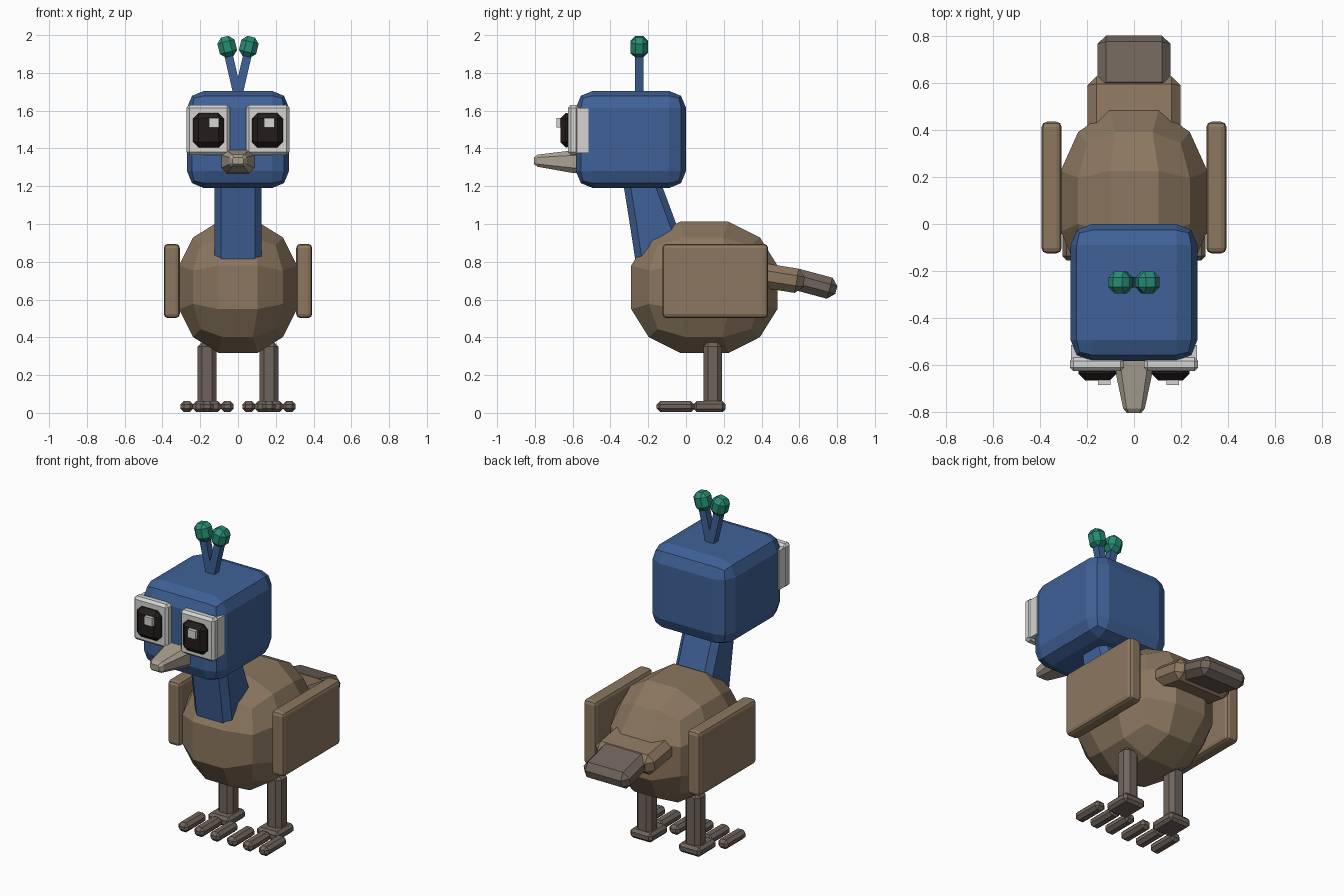
import bpy, bmesh
from math import radians
from mathutils import Matrix, Vector

if "Cube" in bpy.data.objects:
    bpy.data.objects.remove(bpy.data.objects["Cube"])


def material(name, rgb):
    m = bpy.data.materials.new(name)
    m.use_nodes = True
    m.diffuse_color = (*rgb, 1)
    m.node_tree.nodes["Principled BSDF"].inputs["Base Color"].default_value = (*rgb, 1)
    return m


blue = material("blue", (0.05, 0.12, 0.31))
brown = material("brown", (0.26, 0.185, 0.115))
grey_brown = material("grey brown", (0.16, 0.127, 0.105))
white = material("white", (0.66, 0.66, 0.65))
dark = material("dark eye", (0.018, 0.012, 0.012))
beak_tan = material("beak tan", (0.40, 0.35, 0.28))
green = material("green", (0.02, 0.26, 0.18))


def finish(name, bm, mat):
    bmesh.ops.recalc_face_normals(bm, faces=bm.faces)
    mesh = bpy.data.meshes.new(name)
    bm.to_mesh(mesh)
    bm.free()
    mesh.materials.append(mat)
    obj = bpy.data.objects.new(name, mesh)
    bpy.context.collection.objects.link(obj)
    return obj


def box(name, center, size, mat, bevel=0.0, segments=1, rot=(0, 0, 0)):
    """Chamfered box, rotated in degrees about its centre."""
    bm = bmesh.new()
    bmesh.ops.create_cube(bm, size=1)
    bmesh.ops.scale(bm, vec=size, verts=bm.verts)
    if bevel:
        bmesh.ops.bevel(bm, geom=bm.edges[:], offset=bevel, segments=segments,
                        profile=0.5, affect='EDGES')
    obj = finish(name, bm, mat)
    obj.location = center
    obj.rotation_euler = [radians(a) for a in rot]
    return obj


def span(name, x, y, z, mat, bevel=0.0, segments=1):
    """Chamfered box given by its extent along each axis."""
    ranges = (x, y, z)
    return box(name, [(a + b) / 2 for a, b in ranges],
               [abs(b - a) for a, b in ranges], mat, bevel, segments)


def octagon(hu, hv, c):
    """Rectangle outline with cut corners."""
    return [(hu - c, -hv), (hu, c - hv), (hu, hv - c), (hu - c, hv),
            (c - hu, hv), (-hu, hv - c), (-hu, c - hv), (c - hu, -hv)]


def loft(name, rings, mat):
    """Skin between rings of equal point count, with closed ends."""
    bm = bmesh.new()
    loops = [[bm.verts.new(p) for p in ring] for ring in rings]
    for a, b in zip(loops, loops[1:]):
        for i in range(len(a)):
            j = (i + 1) % len(a)
            bm.faces.new((a[i], a[j], b[j], b[i]))
    bm.faces.new(loops[0])
    bm.faces.new(loops[-1])
    return finish(name, bm, mat)


# Body: cube cut in thirds, rounded to an ellipsoid
bm = bmesh.new()
bmesh.ops.create_cube(bm, size=2)
bmesh.ops.subdivide_edges(bm, edges=bm.edges[:], cuts=2, use_grid_fill=True)
reach = Vector((1, 1 / 3, 1 / 3)).normalized().x
for v in bm.verts:
    v.co = v.co.normalized() / reach
bmesh.ops.scale(bm, vec=(0.312, 0.387, 0.347), verts=bm.verts)
bmesh.ops.translate(bm, vec=(0, 0.097, 0.665), verts=bm.verts)
finish("body", bm, brown)

# Head
span("head", (-0.27, 0.27), (-0.583, 0), (1.19, 1.705), blue, 0.09, 2)

# Neck: leaning, wider toward the body
neck_rings = []
for y, z, depth in ((0.10, 0.72, 0.15), (-0.172, 0.99, 0.124), (-0.225, 1.19, 0.103),
                    (-0.245, 1.27, 0.095)):
    y = min(y, -0.105)
    neck_rings.append([(u, y + v, z) for u, v in octagon(0.125, depth, 0.036)])
loft("neck", neck_rings, blue)

# Beak
beak_rings = []
for y, z, hw, hz in ((-0.54, 1.33, 0.09, 0.064), (-0.60, 1.33, 0.085, 0.06),
                     (-0.785, 1.335, 0.046, 0.032), (-0.805, 1.335, 0.03, 0.018)):
    beak_rings.append([(u, y, z + v) for u, v in octagon(hw, hz, hz * 0.45)])
loft("beak", beak_rings, beak_tan)

# Tail
box("tail_base", (0, 0.50, 0.713), (0.395, 0.25, 0.13), brown, 0.038, 1, (-9, 0, 0))
box("tail_tip", (0, 0.675, 0.683), (0.31, 0.25, 0.115), grey_brown, 0.036, 1, (-15, 0, 0))

# Paired parts
for side, s in (("left", 1), ("right", -1)):
    span(side + "_wing", (s * 0.308, s * 0.393), (-0.125, 0.435), (0.502, 0.895),
         brown, 0.022, 2)

    # Eyes
    span(side + "_eye_back", (s * 0.05, s * 0.268), (-0.59, -0.515), (1.375, 1.615),
         white)
    span(side + "_eye_frame", (s * 0.042, s * 0.273), (-0.625, -0.567), (1.365, 1.63),
         white, 0.015)
    span(side + "_pupil", (s * 0.075, s * 0.237), (-0.665, -0.60), (1.405, 1.587),
         dark, 0.028)
    glint = 0.165 if s > 0 else -0.127
    box(side + "_glint", (glint, -0.67, 1.535), (0.054, 0.03, 0.05), white)

    # Head plumes
    box(side + "_plume_stem", (s * 0.026, -0.248, 1.79), (0.045, 0.045, 0.27), blue,
        0, 1, (0, s * 13, 0))
    box(side + "_plume_tip", (s * 0.057, -0.248, 1.938), (0.094, 0.094, 0.11), green,
        0.027, 1, (0, s * 14, 0))

    # Legs and feet
    span(side + "_leg", (s * 0.114, s * 0.214), (0.092, 0.19), (0.02, 0.375),
         grey_brown, 0.024)
    span(side + "_foot", (s * 0.09, s * 0.238), (0.04, 0.21), (0.005, 0.062),
         grey_brown, 0.016)
    for toe, dx in (("inner", -0.107), ("middle", 0), ("outer", 0.107)):
        x = s * (0.164 + dx)
        span(f"{side}_{toe}_toe", (x - 0.034, x + 0.034), (-0.155, 0.045),
             (0.005, 0.062), grey_brown, 0.018)
